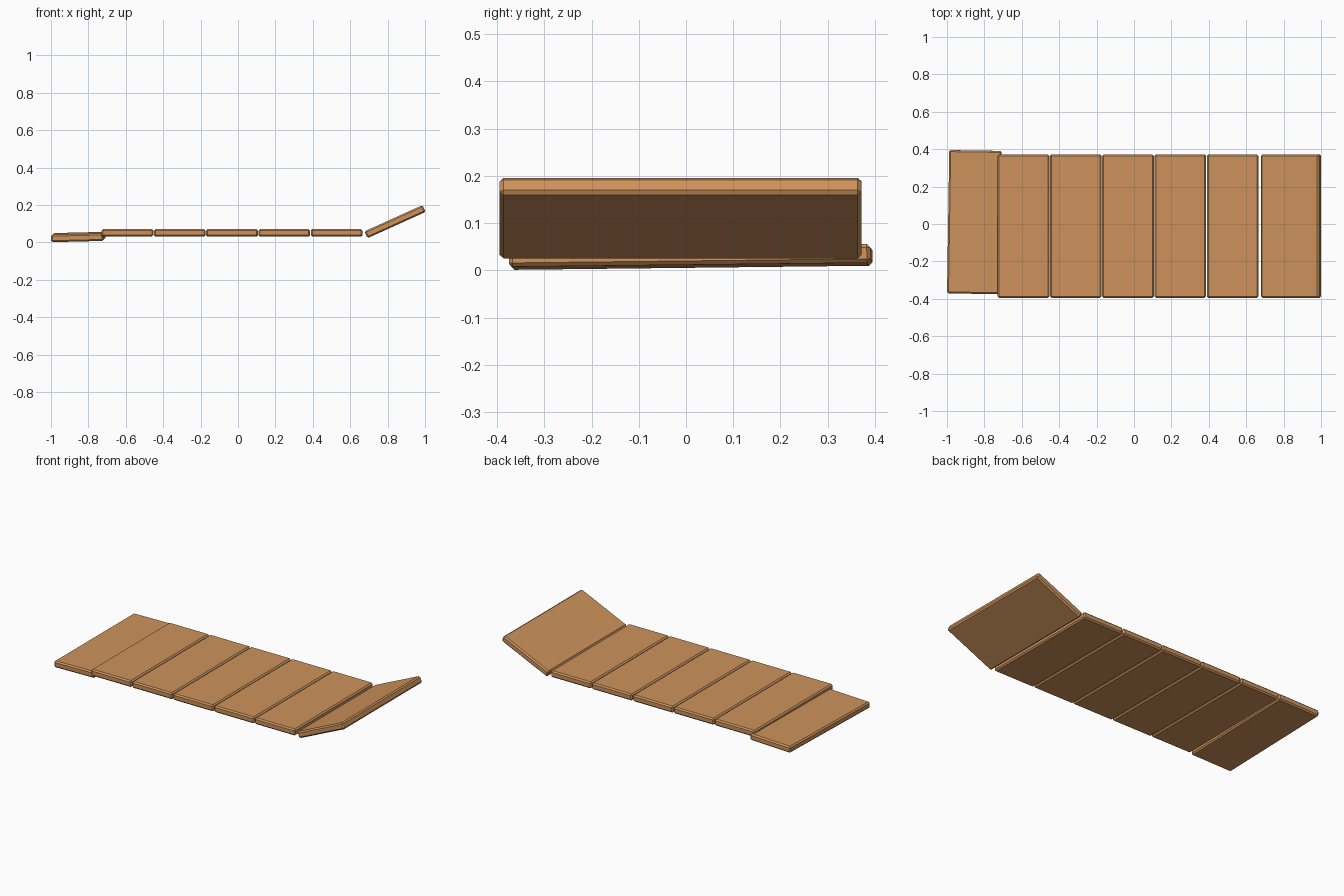
import bpy
import bmesh
from math import radians
from mathutils import Euler, Matrix, Vector

cube = bpy.data.objects.get("Cube")
if cube:
    bpy.data.objects.remove(cube, do_unlink=True)

LENGTH, THICK, CHAMFER = 0.766, 0.04, 0.008

# Single warm wood colour
wood = bpy.data.materials.new("warm_wood")
wood.use_nodes = True
colour = (0.61, 0.29, 0.107, 1.0)
wood.diffuse_color = colour
bsdf = next(n for n in wood.node_tree.nodes if n.type == 'BSDF_PRINCIPLED')
bsdf.inputs["Base Color"].default_value = colour
bsdf.inputs["Roughness"].default_value = 0.8


def plank(name, width, centre, tilt=(0, 0, 0)):
    """Chamfered board running along y, tilted in degrees about its centre."""
    bm = bmesh.new()
    bmesh.ops.create_cube(bm, size=1, matrix=Matrix.Diagonal((width, LENGTH, THICK, 1)))
    bmesh.ops.bevel(bm, geom=bm.edges[:], offset=CHAMFER, segments=1,
                    affect='EDGES', profile=0.5)
    mesh = bpy.data.meshes.new(name)
    bm.to_mesh(mesh)
    bm.free()
    mesh.materials.append(wood)
    obj = bpy.data.objects.new(name, mesh)
    obj.location = Vector(centre)
    obj.rotation_euler = Euler([radians(a) for a in tilt])
    bpy.context.collection.objects.link(obj)
    return obj


# Row of five level boards
for i in range(5):
    plank(f"level_plank_{i + 1}", 0.276, (-0.591 + i * 0.2795, -0.0115, 0.05))

# Raised end board
plank("raised_plank", 0.341, (0.8395, -0.0115, 0.1105), (0, -24.3, 0))

# Loose, dropped board at the other end, slightly askew
plank("dropped_plank", 0.279, (-0.854, 0.01, 0.0285), (0.65, -1.4, -0.9))
